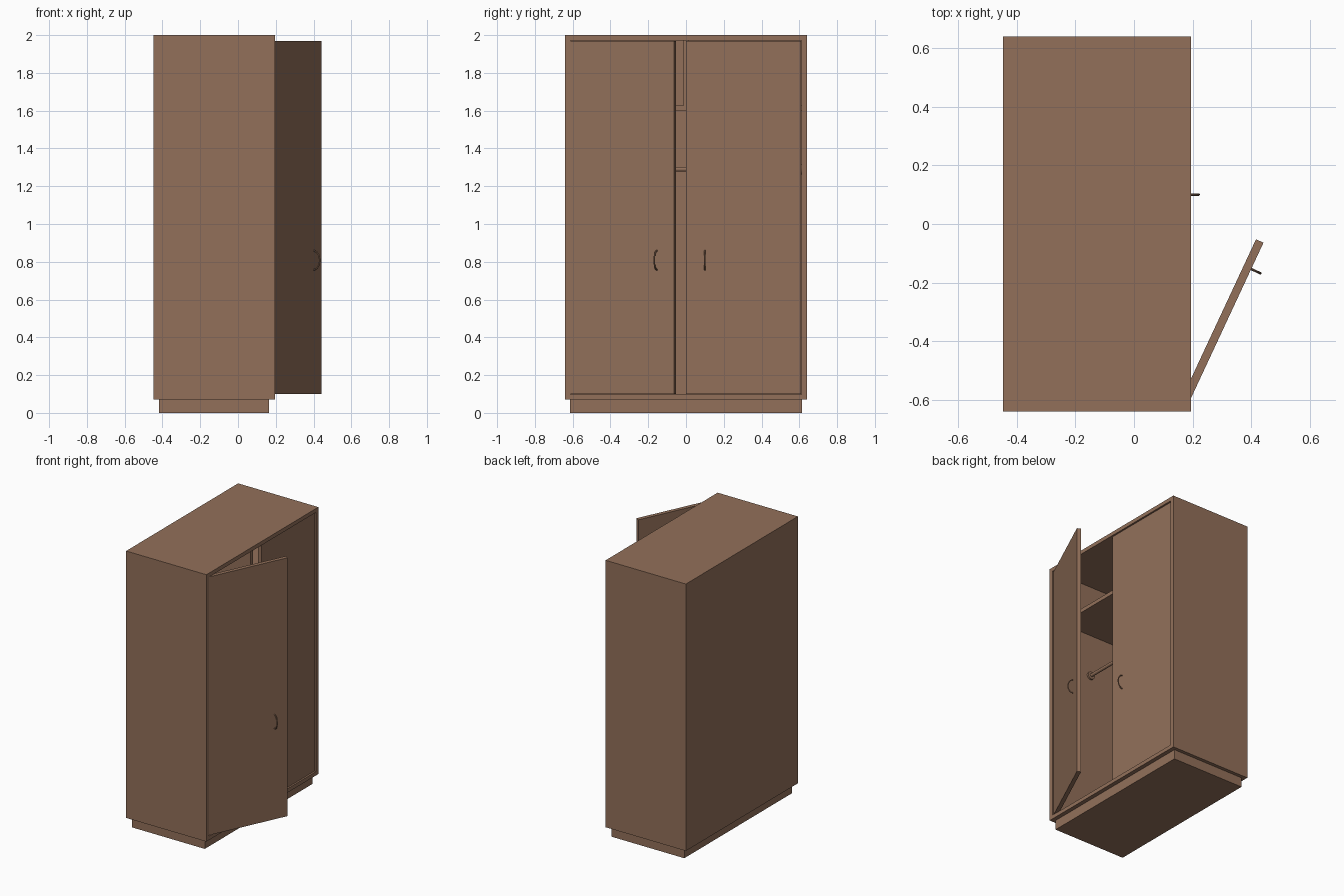
import bpy, math
from mathutils import Matrix, Vector

if "Cube" in bpy.data.objects:
    bpy.data.objects.remove(bpy.data.objects["Cube"])

wood = bpy.data.materials.new("brown wood")
wood.diffuse_color = (0.29, 0.163, 0.102, 1)
wood.use_nodes = True
wood.node_tree.nodes["Principled BSDF"].inputs["Base Color"].default_value = wood.diffuse_color


def box(name, lo, hi):
    bpy.ops.mesh.primitive_cube_add(size=1)
    o = bpy.context.object
    o.name = name
    lo, hi = Vector(lo), Vector(hi)
    o.data.transform(Matrix.Translation((lo + hi) / 2) @ Matrix.Diagonal((*(hi - lo), 1)))
    o.data.materials.append(wood)
    return o


def rod(name, x, z, y0, y1, radius, sides=32):
    bpy.ops.mesh.primitive_cylinder_add(vertices=sides, radius=radius, depth=y1 - y0,
                                        location=(x, (y0 + y1) / 2, z),
                                        rotation=(math.pi / 2, 0, 0))
    o = bpy.context.object
    o.name = name
    o.data.materials.append(wood)
    bpy.ops.object.shade_smooth_by_angle()
    return o


def handle(name, x, y, z, half=0.05, reach=0.035):
    # bow-shaped pull: a round tube along a half-ellipse arc
    cu = bpy.data.curves.new(name, "CURVE")
    cu.dimensions = "3D"
    cu.bevel_depth, cu.bevel_resolution = 0.004, 3
    cu.use_fill_caps = True
    sp = cu.splines.new("POLY")
    n = 20
    sp.points.add(n)
    for i, p in enumerate(sp.points):
        a = math.pi * (i / n - 0.5)
        p.co = (x + reach * math.cos(a), y, z + half * math.sin(a), 1)
    o = bpy.data.objects.new(name, cu)
    bpy.context.collection.objects.link(o)
    bpy.ops.object.select_all(action="DESELECT")
    o.select_set(True)
    bpy.context.view_layer.objects.active = o
    bpy.ops.object.convert(target="MESH")
    o = bpy.context.object
    o.name = name
    o.data.materials.clear()
    o.data.materials.append(wood)
    bpy.ops.object.shade_smooth_by_angle()
    return o


# Carcass: outer size and board thickness
X0, X1, Y, Z0, Z1, T = -0.447, 0.195, 0.64, 0.07, 2.0, 0.028
box("plinth", (X0 + 0.03, -0.615, 0), (X1 - 0.03, 0.615, Z0))
box("bottom_panel", (X0, -Y, Z0), (X1, Y, 0.098))
box("top_panel", (X0, -Y, Z1 - T), (X1, Y, Z1))
for side, s in (("left", -1), ("right", 1)):
    a, b = sorted((s * (Y - T), s * Y))
    box(side + "_side_panel", (X0, a, 0.098), (X1, b, Z1 - T))
box("back_panel", (X0, -Y + T, 0.098), (X0 + T, Y - T, Z1 - T))

# Interior: hat shelf, upper divider, hanging rail with end flanges
YI = Y - T
box("shelf", (X0 + T, -YI, 1.60), (0.11, YI, 1.628))
box("upper_divider", (X0 + T, -0.014, 1.628), (0.11, 0.014, Z1 - T))
rod("hanging_rail", -0.135, 1.29, -YI, YI, 0.012)
for side, y0 in (("left", -YI), ("right", YI - 0.012)):
    rod(side + "_rail_flange", -0.135, 1.29, y0, y0 + 0.012, 0.028)

# Doors, slightly recessed; the left one swings open 25 degrees
DX0, DX1, DZ0, DZ1 = 0.158, 0.186, 0.101, 1.969
box("right_door", (DX0, 0.001, DZ0), (DX1, 0.61, DZ1))
handle("right_handle", DX1, 0.1, 0.808)
hinge = Vector(((DX0 + DX1) / 2, -0.61, 0))
swing = (Matrix.Translation(hinge) @ Matrix.Rotation(math.radians(-25), 4, "Z")
         @ Matrix.Translation(-hinge))
for o in (box("left_door", (DX0, -0.61, DZ0), (DX1, -0.001, DZ1)),
          handle("left_handle", DX1, -0.1, 0.808)):
    o.data.transform(swing)
